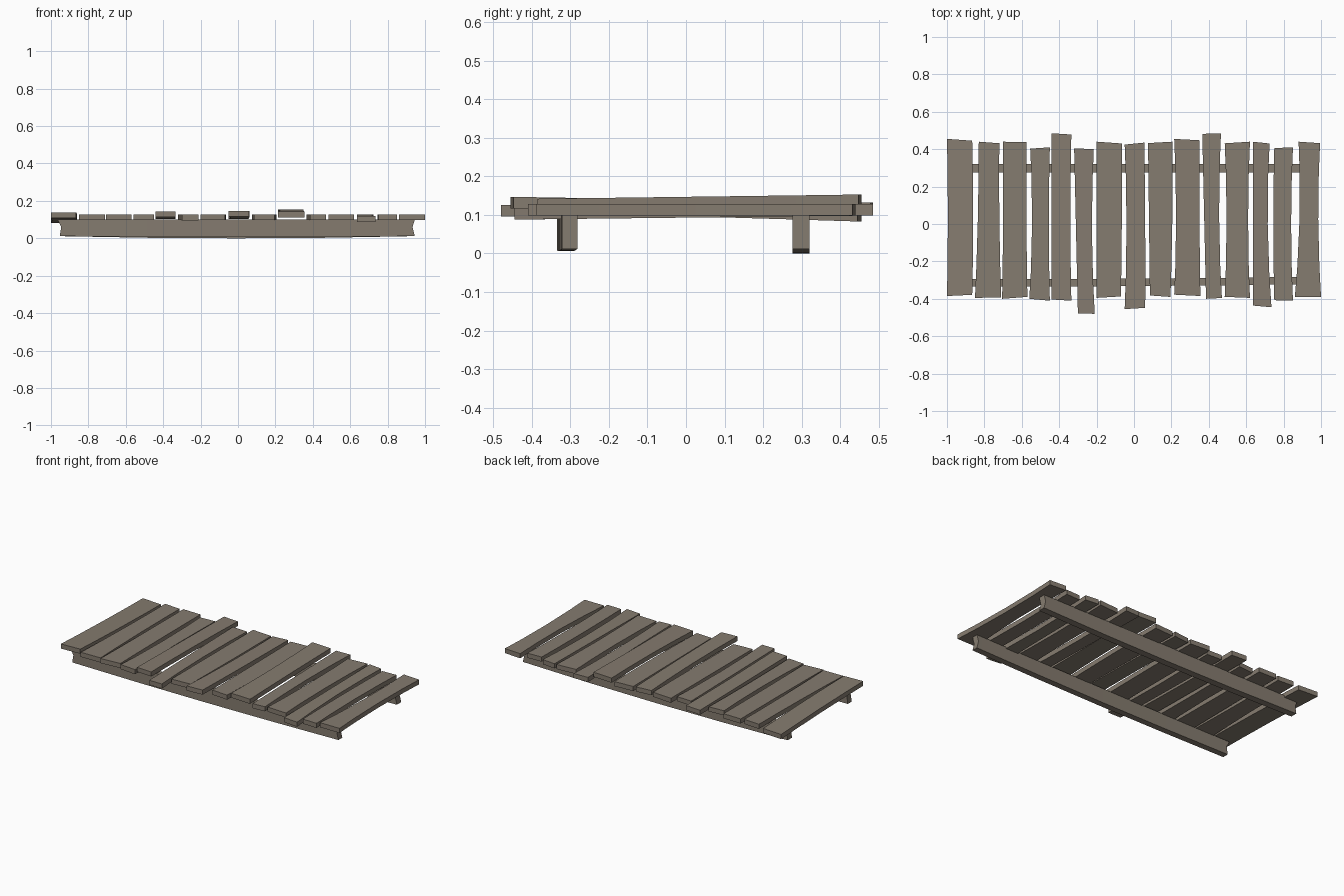
import bpy, bmesh, random

if "Cube" in bpy.data.objects:
    bpy.data.objects.remove(bpy.data.objects["Cube"])
random.seed(4)

wood = bpy.data.materials.new("weathered_wood")
wood.diffuse_color = (0.235, 0.2, 0.16, 1)
wood.use_nodes = True
wood.node_tree.nodes["Principled BSDF"].inputs["Base Color"].default_value = wood.diffuse_color


def loft(name, rings):
    """Bridge a row of equal cross-sections and cap both ends."""
    bm = bmesh.new()
    vr = [[bm.verts.new(p) for p in r] for r in rings]
    n = len(vr[0])
    for a, b in zip(vr, vr[1:]):
        for i in range(n):
            j = (i + 1) % n
            bm.faces.new((a[i], a[j], b[j], b[i]))
    bm.faces.new(vr[0])
    bm.faces.new(vr[-1])
    bmesh.ops.recalc_face_normals(bm, faces=bm.faces)
    me = bpy.data.meshes.new(name)
    bm.to_mesh(me)
    bm.free()
    me.materials.append(wood)
    ob = bpy.data.objects.new(name, me)
    bpy.context.collection.objects.link(ob)
    return ob


def quad(a, m, b, t):
    """Curve through a (t=0), m (t=.5), b (t=1)."""
    return a * (1 - t) * (1 - 2 * t) + m * 4 * t * (1 - t) + b * t * (2 * t - 1)


# planks: front y, back y, then left/right edges at front, middle, back
PLANKS = [
    (-.385, .455, -1.0, -.865, -.995, -.86, -1.0, -.865),
    (-.395, .44, -.85, -.71, -.835, -.72, -.83, -.72),
    (-.40, .44, -.705, -.57, -.70, -.575, -.70, -.575),
    (-.41, .41, -.56, -.45, -.545, -.455, -.555, -.45),
    (-.41, .485, -.44, -.335, -.44, -.34, -.44, -.335),
    (-.48, .405, -.30, -.21, -.31, -.225, -.32, -.215),
    (-.395, .44, -.20, -.07, -.20, -.065, -.20, -.065),
    (-.455, .435, -.05, .06, -.04, .06, -.05, .055),
    (-.39, .44, .085, .195, .08, .205, .075, .205),
    (-.385, .455, .215, .355, .225, .35, .215, .35),
    (-.40, .485, .385, .47, .375, .455, .365, .465),
    (-.395, .44, .485, .62, .495, .61, .485, .62),
    (-.445, .44, .635, .735, .635, .715, .635, .725),
    (-.41, .41, .75, .85, .745, .84, .75, .85),
    (-.39, .44, .86, 1.0, .885, .985, .88, .995),
]
# lift at front and back ends for the warped planks
LIFT = {0: (.010, -.015), 4: (.016, .004), 5: (-.002, 0), 7: (.019, .004),
        9: (.014, .025), 12: (-.010, 0)}

for k, (yf, yb, a0, a1, m0, m1, b0, b1) in enumerate(PLANKS):
    zf, zb = LIFT.get(k, (0, 0))
    sf, sb = random.uniform(-.012, .012), random.uniform(-.012, .012)
    rings = []
    for t in (0, .2, .5, .8, 1):
        l, r = quad(a0, m0, b0, t), quad(a1, m1, b1, t)
        y = yf + (yb - yf) * t
        # slightly skewed end cuts
        yl = y + (max(0, sf) if t == 0 else -max(0, sb) if t == 1 else 0)
        yr = y + (max(0, -sf) if t == 0 else -max(0, -sb) if t == 1 else 0)
        z = zf + (zb - zf) * t
        lo, hi = .098 + z, .128 + z
        rings.append([(l, yl, lo), (r, yr, lo), (r, yr, hi), (l, yl, hi)])
    loft("plank_%02d" % (k + 1), rings)


# two long beams under the deck, gently bowed along the bottom
def beam(name, yl, ym, yr, w, low):
    rings = []
    for t in (0, .02, .25, .5, .75, .98, 1):
        x = -.965 + 1.91 * t
        y = quad(yl, ym, yr, t)
        zb = .012 - (.012 - low) * 4 * t * (1 - t)
        s = .012 if t == 0 else 0
        c = .02 if t == 0 else -.012 if t == 1 else 0   # worn notch in the ends
        rings.append([(x + s, y - w, zb), (x + s, y + w, zb), (x + c, y + w, .06),
                      (x, y + w, .1), (x, y - w, .1), (x + c, y - w, .06)])
    loft(name, rings)


beam("front_beam", -.315, -.312, -.302, .02, .006)
beam("back_beam", .298, .298, .298, .022, 0)
